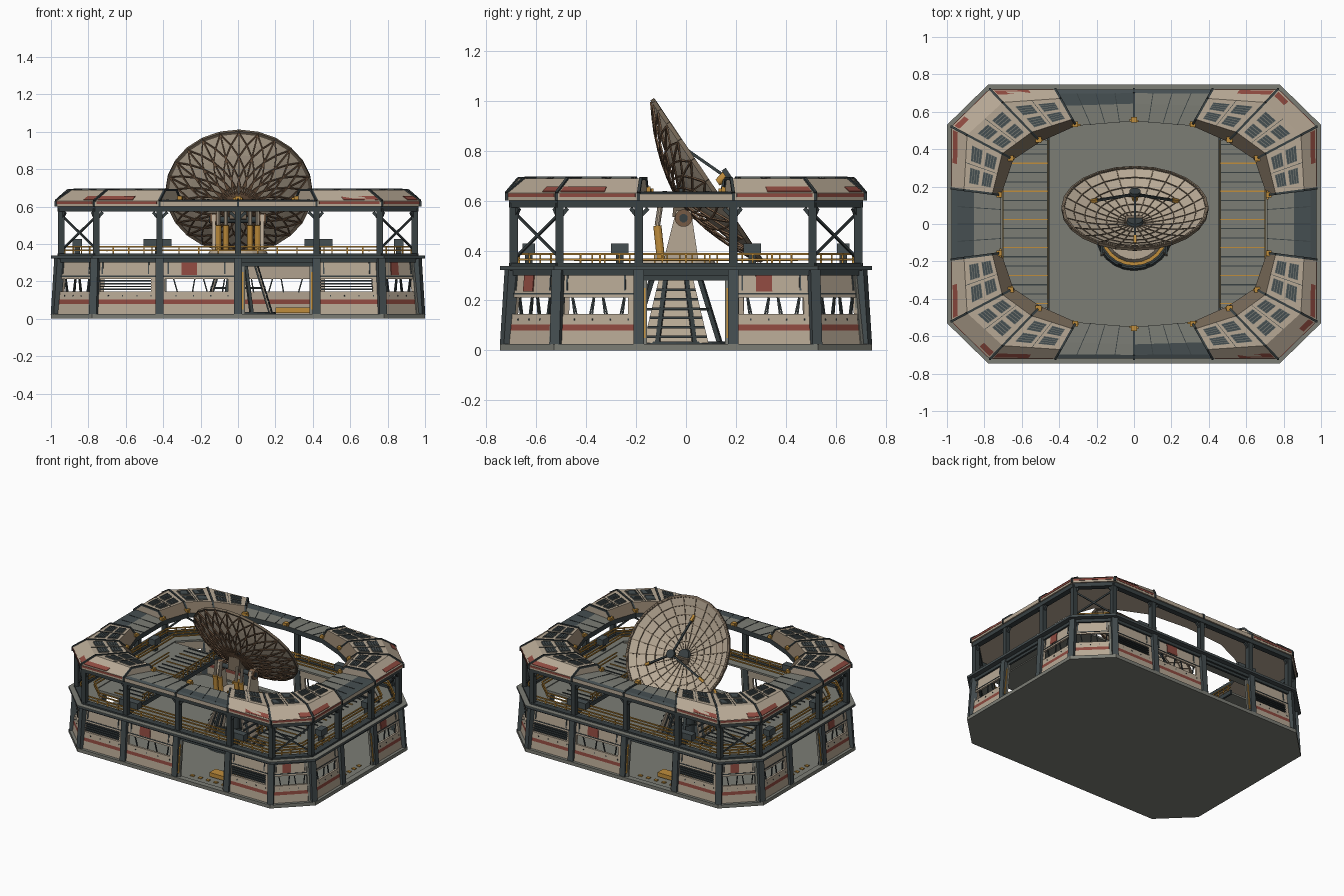
import bpy, bmesh, math
from mathutils import Vector, Matrix

if "Cube" in bpy.data.objects:
    bpy.data.objects.remove(bpy.data.objects["Cube"])
COLOURS = {"beige": (.475, .395, .3), "red": (.27, .068, .05), "steel": (.04, .052, .055),
           "slate": (.06, .077, .082), "grey": (.2, .205, .178), "yellow": (.53, .27, .045),
           "rust": (.18, .105, .06), "tan": (.17, .13, .09)}
for name, rgb in COLOURS.items():
    m = bpy.data.materials.new(name)
    m.use_nodes = True
    m.diffuse_color = (*rgb, 1)
    m.node_tree.nodes["Principled BSDF"].inputs["Base Color"].default_value = (*rgb, 1)
    COLOURS[name] = m
NAMES, UP = list(COLOURS), Vector((0, 0, 1))


class Part:
    """A mesh gathered from simple solids, one object per part."""
    def __init__(self, name):
        self.name, self.bm = name, bmesh.new()

    def loft(self, a, b, mats):
        n = len(a)
        va, vb = [[self.bm.verts.new(p) for p in ring] for ring in (a, b)]
        mats = [mats] * n if isinstance(mats, str) else mats
        for k in range(n):
            f = self.bm.faces.new((va[k], va[(k + 1) % n], vb[(k + 1) % n], vb[k]))
            f.material_index = NAMES.index(mats[k])
        for cap in (va[::-1], vb):
            self.bm.faces.new(cap).material_index = NAMES.index(mats[0])

    def span(self, place, i, u0, u1, profile, mats):
        """Profile swept along perimeter segment i from u0 to u1."""
        self.loft(*[[place(i, d, z, u) for d, z in profile] for u in (u0, u1)], mats)

    def beam(self, p, q, w, mat, h=None, sides=4):
        p, q = Vector(p), Vector(q)
        d = (q - p).normalized()
        s = d.cross(UP).normalized() if d.cross(UP).length > .01 else Vector((1, 0, 0))
        k = .7071 if sides == 4 else .5
        offs = [s * w * k * math.cos(a) + s.cross(d) * (h or w) * k * math.sin(a)
                for a in ((i + .5) * math.tau / sides for i in range(sides))]
        self.loft([p + o for o in offs], [q + o for o in offs], mat)

    def box(self, c, size, mat):
        c, half = Vector(c), UP * size[2] / 2
        self.beam(c - half, c + half, size[0], mat, size[1])

    def disc(self, c, r0, r1, h, mat, n=24):
        turn = [Vector((math.cos(k * math.tau / n), math.sin(k * math.tau / n), 0)) for k in range(n)]
        self.loft([Vector(c) + t * r0 for t in turn], [Vector(c) + t * r1 + UP * h for t in turn], mat)

    def done(self, matrix=Matrix()):
        bmesh.ops.recalc_face_normals(self.bm, faces=self.bm.faces)
        me = bpy.data.meshes.new(self.name)
        self.bm.to_mesh(me)
        for m in COLOURS.values():
            me.materials.append(m)
        ob = bpy.data.objects.new(self.name, me)
        bpy.context.collection.objects.link(ob)
        ob.matrix_world = matrix


# Plan nodes of one quadrant: outer point, inset direction, inner opening point
A, B, C, D, E = [((0, .745), (0, 1), (0, .55)), ((.42, .745), (0, 1), (.31, .525)),
                 ((.78, .745), (.414, 1), (.5, .44)), ((1, .53), (1, .414), (.645, .345)),
                 ((1, .19), (1, 0), (.71, .155))]
flip = lambda n, sx, sy: [Vector((p[0] * sx, p[1] * sy, 0)) for p in n]
NODES = ([flip(n, 1, 1) for n in (A, B, C, D, E)] + [flip(n, 1, -1) for n in (E, D, C, B, A)]
         + [flip(n, -1, -1) for n in (B, C, D, E)] + [flip(n, -1, 1) for n in (E, D, C, B)])
N, LOW, DOORS, CORNERS = len(NODES), (0, 4, 8), (4, 8), (2, 6)


def at(i, d, z, u=0):
    """Point inset by d, a fraction u along segment i."""
    a, b = [n[0] - n[1] * d for n in (NODES[i % N], NODES[(i + 1) % N])]
    return a.lerp(b, u) + UP * z


def roof_at(i, t, z, u=0):
    """Point on the roof, t from eave to inner opening."""
    a, b = [(n[0] - n[1] * .025).lerp(n[2], t) for n in (NODES[i % N], NODES[(i + 1) % N])]
    return a.lerp(b, u) + UP * z


def band(part, d0, d1, z0, z1, mat):
    for i in range(N):
        part.span(at, i, 0, 1, ((d0, z0), (d1, z0), (d1, z1), (d0, z1)), mat)


def plate(part, i, u0, u1, z0, z1, mat, out=0):
    """Leaning wall panel on segment i."""
    d0, d1 = [.018 + .1 * z - out for z in (z0, z1)]
    part.span(at, i, u0, u1, ((d0, z0), (d0 + .015, z0), (d1 + .015, z1), (d1, z1)), mat)


# Base slab and curb
base = Part("base_slab")
base.loft([at(i, 0, 0) for i in range(N)], [at(i, 0, .015) for i in range(N)], "grey")
band(base, 0, .04, .015, .025, "grey")

# Lower walls with windows and doorways
walls, frames = Part("lower_walls"), Part("door_frames")
for i in range(N):
    kind = i % 9
    if kind in DOORS:
        plate(frames, i, 0, 1, .28, .32, "steel")
        for u in (.055, .945):
            plate(frames, i, u - .035, u + .035, .02, .28, "grey")
            plate(frames, i, u - .015, u + .015, .05, .25, "yellow", .006)
        for k in range(5):
            frames.box(at(i, .1, .018, .2 + k * .15), (.025, .02, .008), "yellow")
        continue
    for z0, z1, mat in ((.02, .08, "beige"), (.08, .103, "red"), (.103, .145, "beige"), (.212, .31, "beige")):
        plate(walls, i, 0, 1, z0, z1, mat)
    for u0, u1 in ((0, .13), (.93, 1)):
        plate(walls, i, u0, u1, .145, .212, "beige")
        if kind in CORNERS:
            plate(walls, i, u0, u1, .02, .3, "grey", .004)
    plate(walls, i, .05, .95, .224, .23, "steel", .003)
    if kind % 3 == 0:
        plate(walls, i, .52, .72, .235, .3, "red", .005)
    # Louvres on the long side ends, slanted mullions elsewhere
    for k in range(4):
        if kind in (1, 7):
            plate(walls, i, .13, .93, .154 + k * .015, .161 + k * .015, "steel")
        else:
            u = .2 + k * .19
            walls.beam(at(i, .045, .14, u), at(i, .045, .215, u + (.05 if k % 2 else -.03)), .007, "steel")
        plate(walls, i, .12 + k * .22, .135 + k * .22, .12, .127, "steel", .003)
    for u in (.16, .88):
        plate(walls, i, u, u + .02, .24, .3, "slate", .004)

# Steel frame: buttresses, columns, ring beams and bracing
frame = Part("steel_frame")
for d0, d1, z0, z1, mat in ((0, .06, .322, .336, "slate"), (0, .06, .336, .339, "grey"),
                            (.035, .08, .3, .35, "steel"), (.035, .075, .572, .602, "steel")):
    band(frame, d0, d1, z0, z1, mat)
for i in range(N):
    frame.beam(at(i, .026, .02), at(i, .045, .32), .042, "slate")
    frame.beam(at(i, .055, .34), at(i, .055, .59), .034, "steel")
    for u0, u1 in ((0, .1), (1, .9)):
        frame.beam(at(i, .055, .53, u0), at(i, .055, .57, u1), .016, "steel")
        if i % 9 in CORNERS:
            frame.beam(at(i, .06, .37, u0), at(i, .06, .55, 1 - u0), .01, "steel")

# Upper walkway, side platforms, consoles and railings
deck, rails = Part("walkway_deck"), Part("railings")
band(deck, .05, .17, .322, .335, "grey")
for i in range(N):
    for z in (.365, .386):
        for d in (.075, .16):
            rails.beam(at(i, d, z), at(i + 1, d, z), .008, "yellow")
    for k in range(4):
        rails.beam(at(i, .075, .335, k / 4), at(i, .075, .388, k / 4), .007, "yellow")
for s in (1, -1):
    deck.box((s * .65, 0, .322), (.39, .9, .014), "grey")
    deck.box((s * .458, 0, .32), (.014, .92, .03), "steel")
    for k in range(18):
        deck.box((s * .58, k * .05 - .425, .331), (.24, .006, .008), "steel" if k % 3 else "yellow")
        rails.box((s * .46, k * .05 - .425, .36), (.006, .006, .05), "yellow")
    for z in (.362, .386):
        rails.beam((s * .46, -.45, z), (s * .46, .45, z), .006, "yellow")
        rails.beam((s * .7, -.2, z), (s * .7, .2, z), .007, "yellow")
    for x, y, w, d in ((.43, .63, .15, .05), (.86, .265, .05, .07)):
        for t in (1, -1):
            deck.box((s * x, t * y, .36), (.03, .03, .05), "steel")
            deck.box((s * x, t * y, .405), (w, d, .045), "slate")

# Roof, raised around the corners and low in the middle of each side
roof, trim = Part("roof_panels"), Part("roof_vents_and_ribs")
HIGH_P = ((0, .6), (0, .63), (.25, .688), (.82, .688), (1, .635), (1, .6))
LOW_P = ((0, .6), (0, .627), (.12, .635), (.45, .637), (1, .635), (1, .6))


def strip(i, t0, t1, u0, u1, z0, z1, mat, lift=.004):
    trim.span(roof_at, i, u0, u1, ((t0, z0), (t1, z1), (t1, z1 + lift), (t0, z0 + lift)), mat)


for i in range(N):
    kind = i % 9
    outer = "grey" if kind == 0 else "slate"
    if kind in LOW:
        roof.span(roof_at, i, 0, 1, LOW_P, ["beige", "slate", outer, "grey", "steel", "beige"])
    else:
        roof.span(roof_at, i, 0, 1, HIGH_P, ["beige", "beige", "beige", "tan", "steel", "beige"])
    # Dark seams between panels, yellow clamps on the inner rim
    path = LOW_P if kind in LOW and (i - 1) % 9 in LOW else HIGH_P
    for k in range(4):
        trim.beam(roof_at(i, *path[k]), roof_at(i, *path[k + 1]), .012, "steel")
    trim.box(roof_at(i, .96, .647), (.03, .03, .02), "yellow")
    trim.beam(roof_at(i, .985, .642, -.08), roof_at(i, .985, .642, .08), .012, "yellow")
    if kind in LOW:
        for u in (.25, .5, .75):
            trim.beam(roof_at(i, .12, .636, u), roof_at(i, 1, .637, u), .004, "steel")
        continue
    # Red stripes on fascia and slope
    trim.span(roof_at, i, .04, .96, ((-.008, .614), (.01, .614), (.01, .628), (-.008, .628)), "red")
    u0, u1 = (.04, .3) if kind in CORNERS else (.42, .96) if kind in (1, 5) else (.04, .58)
    strip(i, .02, .1, u0, u1, .634, .653, "red")
    # Louvred vents either side of a seam
    strip(i, .25, .82, .495, .505, .688, .688, "steel", .003)
    for t0 in (.34, .58):
        for u0 in (.14, .56):
            strip(i, t0, t0 + .18, u0, u0 + .3, .688, .688, "grey")
            for k in range(4):
                t = t0 + .005 + k * .044
                strip(i, t, t + .034, u0 + .01, u0 + .29, .692, .692, "slate")

# Pedestal tower with lattice legs and turntable
CY, tower = -.04, Part("pedestal_tower")
for z, r0, r1, h, mat in ((.015, .21, .2, .02, "steel"), (.03, .035, .035, .28, "steel"),
                          (.29, .16, .192, .035, "steel"), (.325, .183, .183, .012, "yellow"),
                          (.337, .165, .15, .028, "beige")):
    tower.disc((0, CY, z), r0, r1, h, mat)
for k in range(8):
    a0, a1, b0, b1 = [Vector((r * math.cos(a), CY + r * math.sin(a), z)) for a in
                      ((k + .5) * math.pi / 4, (k + 1.5) * math.pi / 4) for r, z in ((.19, .03), (.1, .3))]
    tower.beam(a0, a1, .018, "steel")
    tower.beam(a0.lerp(a1, .5), b0.lerp(b1, .5), .01, "steel")
for s in (1, -1):
    tower.loft(*[[(s * (x + o), CY + y, z) for x, y, z in ((.17, -.13, .03), (.17, .13, .03),
                 (.095, .07, .28), (.095, -.07, .28))] for o in (0, .008)], "beige")
    for f in (.1, .25, .4, .55, .7, .85):
        ends = [(s * (.182 - .075 * f), CY + t * (.13 - .06 * f), .03 + .25 * f) for t in (1, -1)]
        tower.beam(*ends, .01, "steel")

# Yoke arms, elevation gears and lifting pistons
yoke = Part("yoke_and_pistons")
for s in (1, -1):
    yoke.loft(*[[(x, y, z) for y, z in ((-.09, .36), (.05, .36), (.02, .56), (-.04, .56))]
                for x in (s * .12, s * .14)], "beige")
    yoke.beam((s * .11, -.01, .53), (s * .15, -.01, .53), .07, "rust", sides=16)
    for x in (.065, .105):
        yoke.beam((s * x, -.1, .36), (s * x, -.115, .5), .034, "yellow", sides=12)
        yoke.beam((s * x, -.115, .5), (s * x, -.1, .6), .022, "beige", sides=10)
yoke.beam((-.155, -.01, .53), (.155, -.01, .53), .035, "steel", sides=12)
yoke.beam((0, -.01, .53), (0, 0, .63), .09, "tan")

# Dish bowl with front grid, crossing rear spirals and feed
R, DEPTH, SEG, RINGS = .385, .1, 24, 6


def dish_pt(j, k, off=0):
    r, a = R * (.1 + .9 * j / RINGS), k * math.tau / SEG
    return Vector((r * math.cos(a), r * math.sin(a), DEPTH * (r / R) ** 2 + off))


bowl, ribs, feed = Part("dish_bowl"), Part("dish_ribs"), Part("dish_feed")
for k in range(SEG):
    for j in range(RINGS):
        bowl.loft(*[[dish_pt(j, q, o), dish_pt(j + 1, q, o), dish_pt(j + 1, q + 1, o), dish_pt(j, q + 1, o)]
                    for q, o in ((k, 0), (k, -.006))], "beige")
        b0, b1 = [-.035 * (1 - .75 * n / RINGS) - .008 for n in (j, j + 1)]
        ribs.beam(dish_pt(j, k, .001), dish_pt(j + 1, k, .001), .006, "tan")
        ribs.beam(dish_pt(j + 1, k, .001), dish_pt(j + 1, k + 1, .001), .006, "tan")
        for turn in (0, .5, -.5):
            ribs.beam(dish_pt(j, k + turn * j, b0), dish_pt(j + 1, k + turn * (j + 1), b1), .007, "rust")
    ribs.beam(dish_pt(RINGS, k, -.006), dish_pt(RINGS, k + 1, -.006), .017, "tan")
FOCUS = Vector((0, .03, .165))
feed.disc((0, 0, -.04), .06, .04, .06, "steel")
for k in (2, 10, 18):
    foot = dish_pt(4, k)
    feed.beam(foot, FOCUS, .012, "steel")
    feed.beam(foot, foot.lerp(FOCUS, .15), .018, "yellow")
feed.disc(FOCUS - UP * .04, .014, .024, .04, "yellow")
feed.disc(FOCUS, .03, .03, .02, "steel")

# Low service carts inside the main doorways
carts = Part("service_carts")
for s in (1, -1):
    carts.box((s * .32, -s * .58, .045), (.24, .07, .03), "yellow")
    carts.box((s * .41, -s * .58, .085), (.05, .06, .05), "yellow")
for part in (base, walls, frames, frame, deck, rails, roof, trim, tower, yoke, carts):
    part.done()
for part in (bowl, ribs, feed):
    part.done(Matrix.Translation((.005, .006, .628)) @ Matrix.Rotation(math.radians(-56), 4, 'X'))
